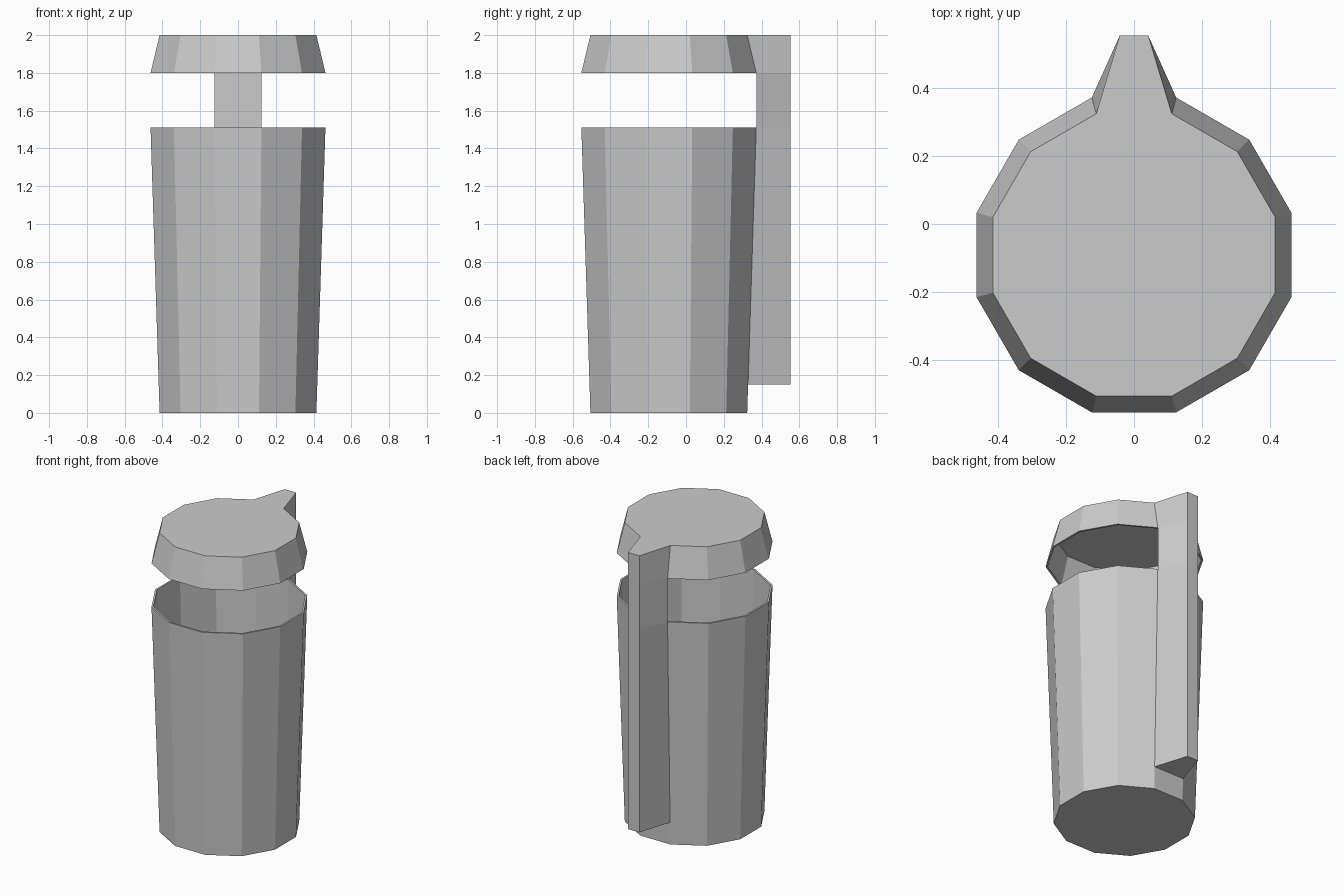
import bpy, bmesh, math

if "Cube" in bpy.data.objects:
    bpy.data.objects.remove(bpy.data.objects["Cube"])

SIDES = 12
CENTRE_Y = -0.091
WIDE, NARROW = 0.463, 0.415   # flat-to-centre distances of the tapered shells
WALL = 0.012


def loft(name, sections):
    """Skin equal-length loops of points and cap both ends."""
    bm = bmesh.new()
    loops = [[bm.verts.new(p) for p in section] for section in sections]
    n = len(loops[0])
    for a, b in zip(loops, loops[1:]):
        for i in range(n):
            j = (i + 1) % n
            bm.faces.new((a[i], a[j], b[j], b[i]))
    bm.faces.new(loops[0])
    bm.faces.new(loops[-1])
    bmesh.ops.recalc_face_normals(bm, faces=bm.faces[:])
    mesh = bpy.data.meshes.new(name)
    bm.to_mesh(mesh)
    bm.free()
    obj = bpy.data.objects.new(name, mesh)
    bpy.context.collection.objects.link(obj)
    return obj


def ring(apothem, z):
    r = apothem / math.cos(math.pi / SIDES)
    angles = [2 * math.pi * (i + 0.5) / SIDES for i in range(SIDES)]
    return [(r * math.cos(a), CENTRE_Y + r * math.sin(a), z) for a in angles]


def spine_section(apothem, z):
    # Inner edge follows the shell's back facet, outer edge stays upright
    half = apothem * math.tan(math.pi / SIDES)
    y = CENTRE_Y + apothem
    return [(-half, y, z), (half, y, z), (0.042, 0.554, z), (-0.042, 0.554, z)]


# Hollow tapered cup
loft("cup_body", [ring(NARROW, 0), ring(WIDE, 1.51),
                  ring(WIDE - WALL, 1.51), ring(NARROW - WALL, WALL)])

# Raised lid, hollow underneath
loft("lid", [ring(NARROW, 2.0), ring(WIDE, 1.8),
             ring(WIDE - WALL, 1.8), ring(NARROW - WALL, 2.0 - WALL)])

# Rear spine joining the cup to the lid
start = NARROW + (WIDE - NARROW) * 0.15 / 1.51
loft("rear_spine", [spine_section(start, 0.15), spine_section(WIDE, 1.51),
                    spine_section(WIDE, 1.8), spine_section(NARROW, 2.0)])
